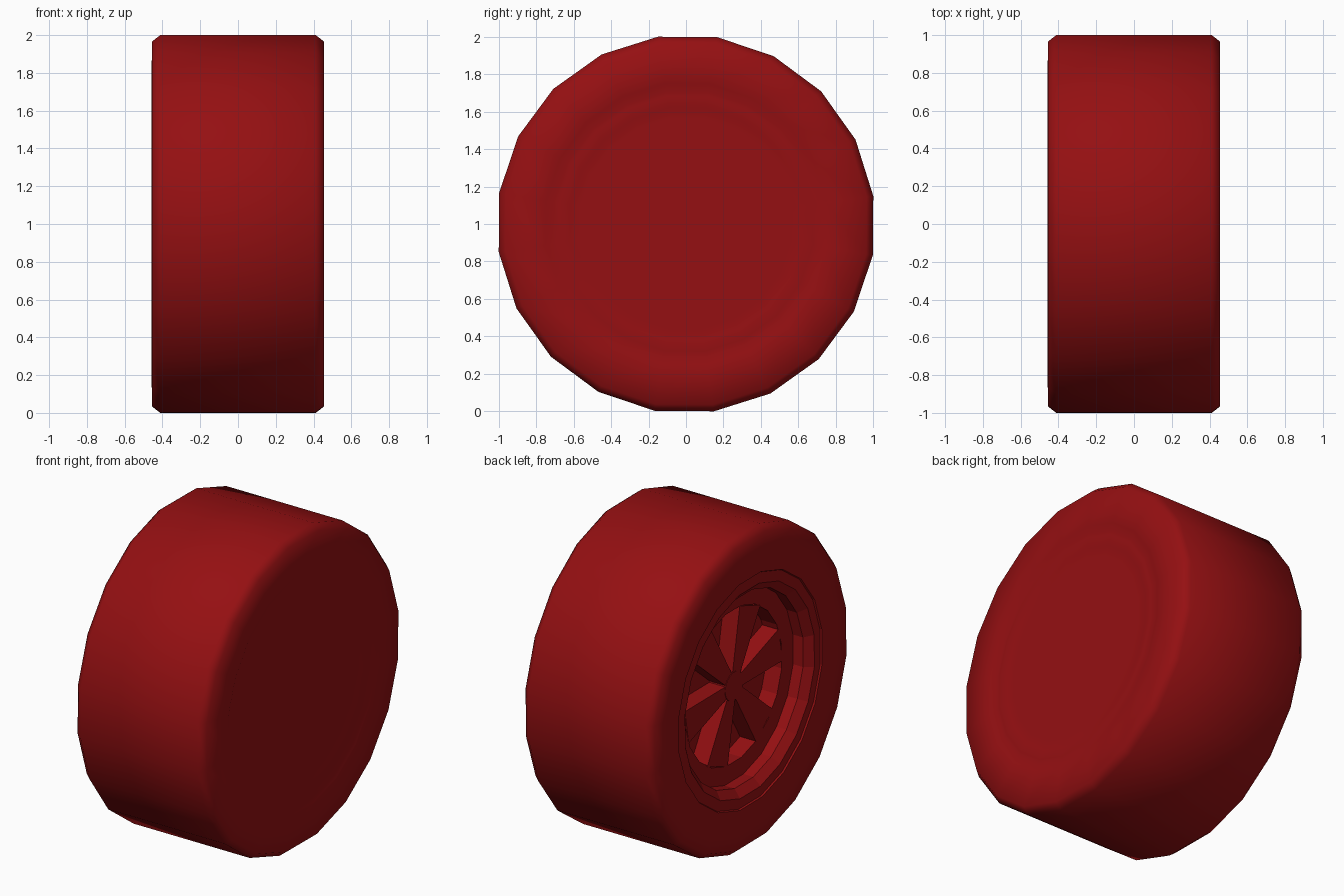
import bpy, bmesh, math

cube = bpy.data.objects.get("Cube")
if cube:
    bpy.data.objects.remove(cube, do_unlink=True)

SIDES = 20
TURN = math.radians(8.5)
FLAT = 1 / math.cos(math.pi / SIDES)   # corner radius for a flat-sided unit wheel

red = bpy.data.materials.new("dark red")
color = (0.30, 0.005, 0.006, 1)
red.diffuse_color = color
red.use_nodes = True
red.node_tree.nodes["Principled BSDF"].inputs["Base Color"].default_value = color


def finish(name, bm):
    bmesh.ops.recalc_face_normals(bm, faces=bm.faces)
    mesh = bpy.data.meshes.new(name)
    bm.to_mesh(mesh)
    bm.free()
    mesh.materials.append(red)
    obj = bpy.data.objects.new(name, mesh)
    bpy.context.collection.objects.link(obj)
    obj.location.z = 1
    return obj


def lathe(name, profile, cap_start=False, cap_end=False):
    """Revolve (x, radius) points around the axle."""
    bm = bmesh.new()
    rings = []
    for x, r in profile:
        angles = [TURN + math.tau * i / SIDES for i in range(SIDES)]
        rings.append([bm.verts.new((x, r * FLAT * math.cos(a), r * FLAT * math.sin(a)))
                      for a in angles])
    for a, b in zip(rings, rings[1:]):
        for i in range(SIDES):
            j = (i + 1) % SIDES
            bm.faces.new((a[i], a[j], b[j], b[i]))
    if cap_start:
        bm.faces.new(rings[0])
    if cap_end:
        bm.faces.new(rings[-1])
    return finish(name, bm)


def prism(name, outline, front, back):
    """Extrude a (y, z) outline along the axle."""
    bm = bmesh.new()
    face = bm.faces.new([bm.verts.new((front, y, z)) for y, z in outline])
    moved = bmesh.ops.extrude_face_region(bm, geom=[face])["geom"]
    bmesh.ops.translate(bm, vec=(back - front, 0, 0),
                        verts=[v for v in moved if isinstance(v, bmesh.types.BMVert)])
    return finish(name, bm)


# Tyre with rounded shoulders and a closed, shallowly grooved inner side
tyre = lathe("tyre", [
    (-0.455, 0.72), (-0.457, 0.84), (-0.455, 0.965), (-0.41, 1.0), (0.41, 1.0),
    (0.455, 0.965), (0.455, 0.75), (0.44, 0.71), (0.447, 0.68),
    (0.435, 0.62), (0.435, 0.56)], cap_end=True)
for p in tyre.data.polygons:
    p.use_smooth = True

# Stepped rim dish, closed at the bottom
lathe("rim", [
    (-0.455, 0.72), (-0.445, 0.715), (-0.45, 0.65), (-0.405, 0.60),
    (-0.335, 0.60), (-0.335, 0.485), (-0.225, 0.485)], cap_end=True)

# Hub and six flared spokes
lathe("hub", [(-0.34, 0.09), (-0.22, 0.09)], cap_start=True)
for k in range(6):
    a = math.radians(20 + 60 * k)
    outline = [(-r * math.sin(a) - w * math.cos(a), r * math.cos(a) - w * math.sin(a))
               for r, w in ((0.04, 0.035), (0.48, 0.11), (0.48, -0.11), (0.04, -0.035))]
    prism(f"spoke_{k + 1}", outline, -0.337, -0.22)
